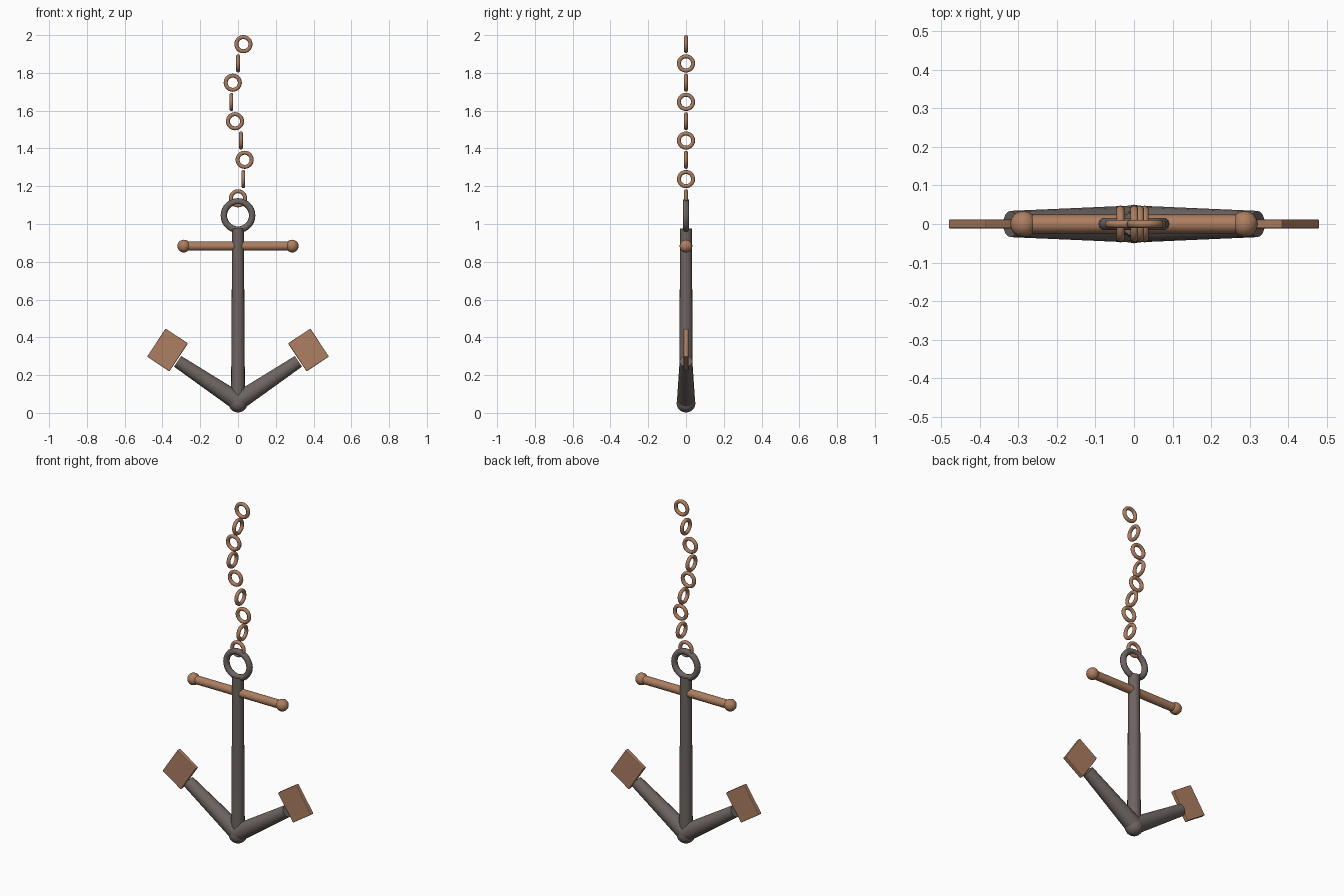
import bpy, math
from mathutils import Vector

if "Cube" in bpy.data.objects:
    bpy.data.objects.remove(bpy.data.objects["Cube"])


def material(name, rgb):
    m = bpy.data.materials.new(name)
    m.diffuse_color = (*rgb, 1)
    m.use_nodes = True
    m.node_tree.nodes["Principled BSDF"].inputs["Base Color"].default_value = m.diffuse_color
    return m


IRON = material("dark iron", (0.155, 0.128, 0.118))
BRONZE = material("aged bronze", (0.42, 0.21, 0.12))


def finish(name, mat, smooth=True):
    ob = bpy.context.object
    ob.name = name
    ob.data.materials.append(mat)
    if smooth:
        bpy.ops.object.shade_smooth_by_angle(angle=math.radians(40))
    return ob


def rod(name, start, end, r1, r2, mat, sides=16):
    """Tapered round bar between two points."""
    a, b = Vector(start), Vector(end)
    d = b - a
    bpy.ops.mesh.primitive_cone_add(vertices=sides, radius1=r1, radius2=r2,
                                    depth=d.length, location=(a + b) / 2,
                                    rotation=d.to_track_quat('Z', 'Y').to_euler())
    return finish(name, mat)


def ball(name, loc, r, mat):
    bpy.ops.mesh.primitive_uv_sphere_add(segments=16, ring_count=10, radius=r, location=loc)
    return finish(name, mat)


def ring(name, loc, major, minor, mat, sideways=False):
    """Upright ring, facing front or facing sideways."""
    bpy.ops.mesh.primitive_torus_add(major_segments=28, minor_segments=10,
                                     major_radius=major, minor_radius=minor, location=loc,
                                     rotation=(math.pi / 2, 0, math.pi / 2 if sideways else 0))
    return finish(name, mat)


# Shank, crown and top ring
rod("shank", (0, 0, 0.05), (0, 0, 0.975), 0.037, 0.031, IRON)
ball("crown", (0, 0, 0.052), 0.05, IRON)
ring("shackle_ring", (0, 0, 1.045), 0.075, 0.017, IRON)

# Cross bar with ball ends
rod("stock", (-0.285, 0, 0.883), (0.285, 0, 0.883), 0.024, 0.024, BRONZE)

for side, s in (("left", -1), ("right", 1)):
    ball(f"stock_ball_{side}", (s * 0.287, 0, 0.883), 0.034, BRONZE)
    # Arm rising outward from the crown
    rod(f"arm_{side}", (0, 0, 0.06), (s * 0.32, 0, 0.273), 0.048, 0.034, IRON)
    # Flat fluke plate at the arm tip
    bpy.ops.mesh.primitive_cube_add(size=1, location=(s * 0.373, 0, 0.333),
                                    rotation=(0, -s * math.radians(33.5), 0))
    fluke = finish(f"fluke_{side}", BRONZE, smooth=False)
    fluke.scale = (0.142, 0.024, 0.178)
    bpy.ops.object.transform_apply(location=False, rotation=False, scale=True)
    bevel = fluke.modifiers.new("soft_edges", 'BEVEL')
    bevel.width = 0.004
    bevel.segments = 2

# Swaying chain, links alternating direction
for i in range(9):
    ring(f"chain_link_{i + 1}", (0.036 * math.sin(0.9 * i), 0, 1.136 + 0.102 * i),
         0.0375, 0.0105, BRONZE, sideways=i % 2 == 1)
